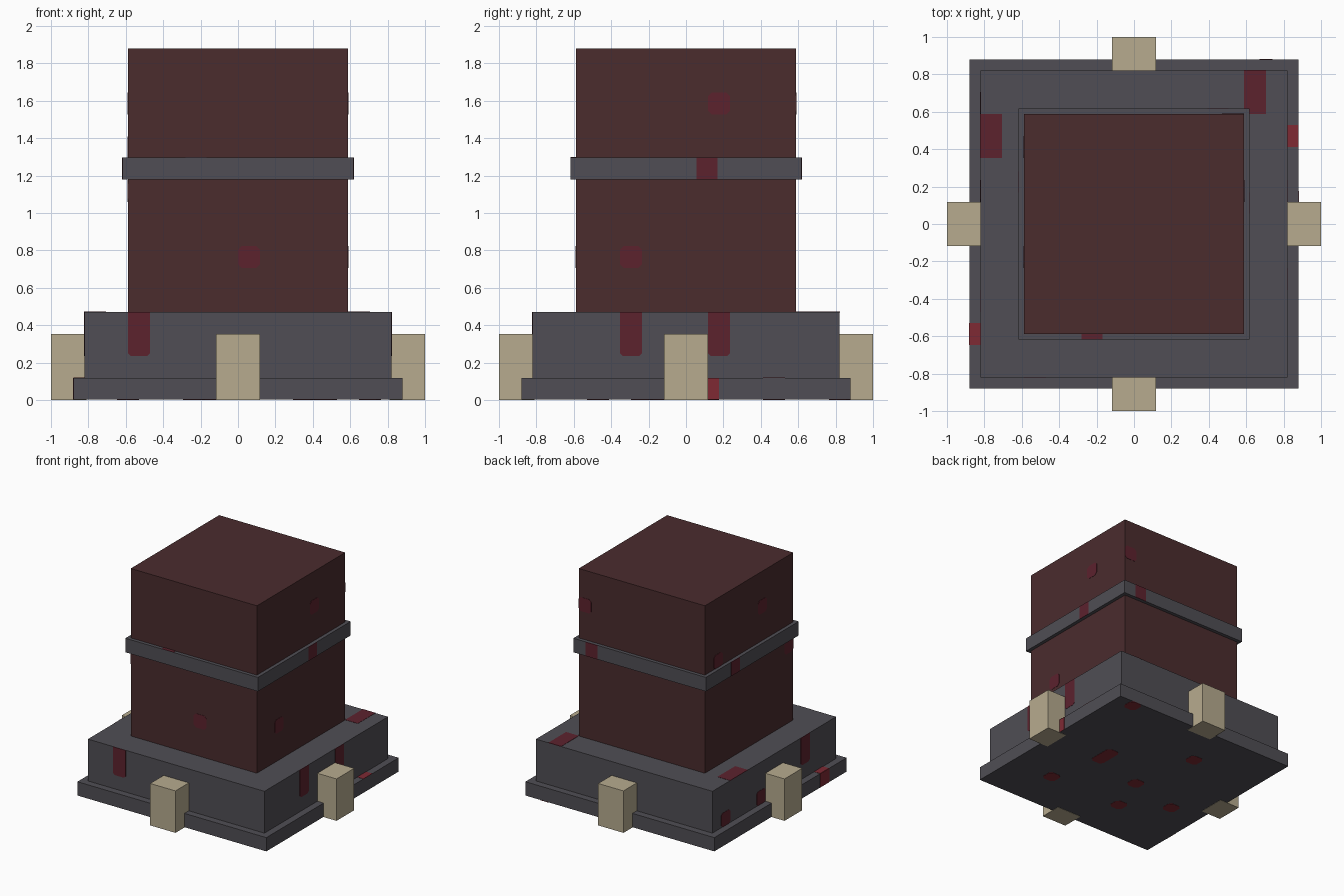
import bpy, bmesh
from mathutils import Vector

cube = bpy.data.objects.get("Cube")
if cube:
    bpy.data.objects.remove(cube, do_unlink=True)


def material(name, rgb):
    mat = bpy.data.materials.new(name)
    mat.use_nodes = True
    mat.diffuse_color = (*rgb, 1)
    mat.node_tree.nodes["Principled BSDF"].inputs["Base Color"].default_value = (*rgb, 1)
    return mat


BROWN = material("dark brown", (0.069, 0.025, 0.027))
GREY = material("slate grey", (0.08, 0.076, 0.089))
TAN = material("pale tan", (0.474, 0.407, 0.275))
WINE = material("wine red", (0.107, 0.016, 0.027))
RED = material("bright red", (0.209, 0.023, 0.034))


def finish(bm, name, mat):
    bmesh.ops.recalc_face_normals(bm, faces=bm.faces)
    mesh = bpy.data.meshes.new(name)
    bm.to_mesh(mesh)
    bm.free()
    mesh.materials.append(mat)
    bpy.context.collection.objects.link(bpy.data.objects.new(name, mesh))


def box(name, x, y, z, mat):
    bm = bmesh.new()
    bmesh.ops.create_cube(bm, size=1)
    for v in bm.verts:
        v.co = [lo + (c + 0.5) * (hi - lo) for c, (lo, hi) in zip(v.co, (x, y, z))]
    finish(bm, name, mat)


# Each side: outward normal, horizontal axis, vertical axis
X, Y, Z = Vector((1, 0, 0)), Vector((0, 1, 0)), Vector((0, 0, 1))
SIDES = {"front": (-Y, X, Z), "back": (Y, X, Z), "right": (X, Y, Z),
         "left": (-X, Y, Z), "top": (Z, X, Y), "bottom": (-Z, X, Y)}
THICK = 0.002


def patch(name, side, dist, u, v, mat, low=0.0, high=0.0):
    """Thin plate on one side; low and high are corner cuts at its lower and upper edge."""
    n, a, b = SIDES[side]
    (u0, u1), (v0, v1) = u, v
    outline = []
    for p, q, cut, first in ((u0, v0, low, "v"), (u1, v0, low, "u"),
                             (u1, v1, high, "v"), (u0, v1, high, "u")):
        du = cut if p == u0 else -cut
        dv = cut if q == v0 else -cut
        ends = [(p, q + dv), (p + du, q)] if first == "v" else [(p + du, q), (p, q + dv)]
        outline += ends if cut else [(p, q)]
    bm = bmesh.new()
    face = bm.faces.new([bm.verts.new(n * (dist - THICK) + a * p + b * q) for p, q in outline])
    grown = bmesh.ops.extrude_face_region(bm, geom=[face])["geom"]
    bmesh.ops.translate(bm, vec=n * THICK * 2,
                        verts=[g for g in grown if isinstance(g, bmesh.types.BMVert)])
    finish(bm, name, mat)


def slab(name, half, z, mat):
    box(name, (-half, half), (-half, half), z, mat)


# Stacked main volumes
PLINTH, BLOCK, BODY, BAND = 0.88, 0.822, 0.5875, 0.617
slab("plinth", PLINTH, (THICK, 0.118), GREY)
slab("base_block", BLOCK, (0.05, 0.47), GREY)
slab("tower_body", BODY, (0.46, 1.88), BROWN)
slab("tower_band", BAND, (1.178, 1.296), GREY)

# Buttress posts at the middle of each side
W = 0.1175
for name, s in (("right", 1), ("left", -1)):
    box(name + "_post", sorted((s * 0.81, s)), (-W, W), (0, 0.353), TAN)
for name, s in (("back", 1), ("front", -1)):
    box(name + "_post", (-W, W), sorted((s * 0.81, s)), (0, 0.353), TAN)

# Square stains on the tower, one grid cell each: side, column, row
for side, u, v in (("front", 0, 6), ("right", 1, 13), ("right", -3, 6), ("back", 4, 13),
                   ("left", -2, 13), ("left", 3, 11), ("left", -5, 9)):
    patch("tower_stain", side, BODY, (u * W, u * W + W), (v * W, v * W + W), WINE, 0.02, 0.02)

# Stains on the band
C = 0.112
for side, u in (("right", 0.5), ("left", 1.5), ("back", 3.5)):
    patch("band_stain", side, BAND, (u * C, u * C + C), (1.178, 1.296), WINE)
patch("band_top_stain", "top", 1.296, (-2.5 * C, -1.5 * C), (-BAND, -BODY), WINE)

# Drips running down the base block: side, column, first row, last row
for side, u, lo, hi in (("front", -5, 2, 4), ("right", -3, 2, 4), ("right", 1, 2, 4),
                        ("left", -4, 2, 4), ("left", 5, 1, 2), ("left", 1, 1, 2)):
    patch("block_drip", side, BLOCK, (u * W, u * W + W), (lo * W, hi * W), WINE,
          0.015, 0.015 if hi == 2 else 0)
patch("block_top_stain", "top", 0.47, (5 * W, 6 * W), (5 * W, 7 * W), WINE)
patch("block_top_stain", "top", 0.47, (-7 * W, -6 * W), (3 * W, 5 * W), WINE)

# Bright stains on the plinth rim
patch("plinth_side_stain", "right", PLINTH, (W / 2, 1.5 * W), (THICK, 0.118), RED)
patch("plinth_side_stain", "left", PLINTH, (-5.5 * W, -4.5 * W), (THICK, 0.118), RED)
patch("plinth_top_stain", "top", 0.118, (-PLINTH, -BLOCK), (-5.5 * W, -4.5 * W), RED)
patch("plinth_top_stain", "top", 0.118, (BLOCK, PLINTH), (3.5 * W, 4.5 * W), RED)

# Underside spots, by grid cell
for cx, cy in ((6, 7), (-2, 4), (4, -4), (-1, -1), (-2, -4), (-5, -2)):
    patch("underside_spot", "bottom", -THICK, ((cx - 0.5) * W, (cx + 0.5) * W),
          ((cy - 0.5) * W, (cy + 0.5) * W), RED, 0.025, 0.025)
patch("underside_long_spot", "bottom", -THICK, (2.5 * W, 3.5 * W), (-W / 2, 1.5 * W),
      RED, 0.025, 0.025)
